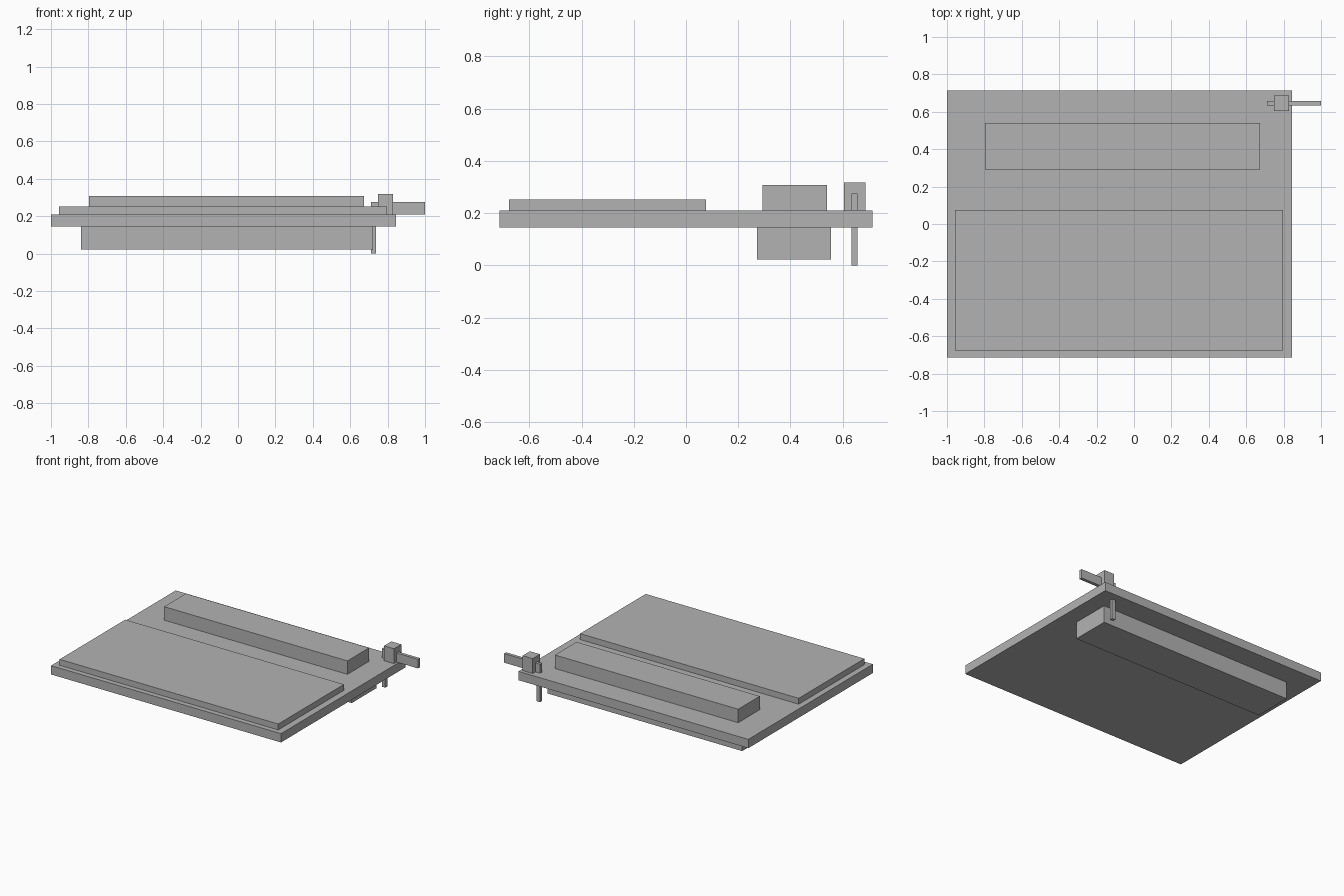
import bpy

default_cube = bpy.data.objects.get("Cube")
if default_cube:
    bpy.data.objects.remove(default_cube, do_unlink=True)

# Single grey finish
GREY = (0.45, 0.45, 0.45, 1)
grey = bpy.data.materials.new("plain grey")
grey.use_nodes = True
grey.diffuse_color = GREY
grey.node_tree.nodes["Principled BSDF"].inputs["Base Color"].default_value = GREY


def box(name, x, y, z):
    """Box spanning the given (min, max) range on each axis."""
    spans = (x, y, z)
    bpy.ops.mesh.primitive_cube_add(size=1, location=[sum(s) / 2 for s in spans])
    part = bpy.context.object
    part.name = name
    part.scale = [s[1] - s[0] for s in spans]
    bpy.ops.object.transform_apply(location=False, rotation=False, scale=True)
    part.data.materials.append(grey)
    return part


PLATE_BOTTOM, PLATE_TOP = 0.146, 0.21
LEVER_Y = (0.634, 0.657)
LEVER_TOP = 0.276

# Flat base and the raised panel on its front half
box("base_plate", (-1, 0.845), (-0.714, 0.714), (PLATE_BOTTOM, PLATE_TOP))
box("front_panel", (-0.958, 0.797), (-0.677, 0.076), (PLATE_TOP, 0.253))

# Long bars above and below the rear half
box("upper_bar", (-0.797, 0.674), (0.292, 0.54), (PLATE_TOP, 0.308))
box("lower_bar", (-0.84, 0.722), (0.272, 0.556), (0.022, PLATE_BOTTOM))

# Lever, its pivot block and the pin passing down through the base
box("pivot_block", (0.749, 0.829), (0.604, 0.688), (PLATE_TOP, 0.318))
box("lever_arm", (0.711, 1), LEVER_Y, (PLATE_TOP, LEVER_TOP))
box("lever_pin", (0.711, 0.738), LEVER_Y, (0, LEVER_TOP))
